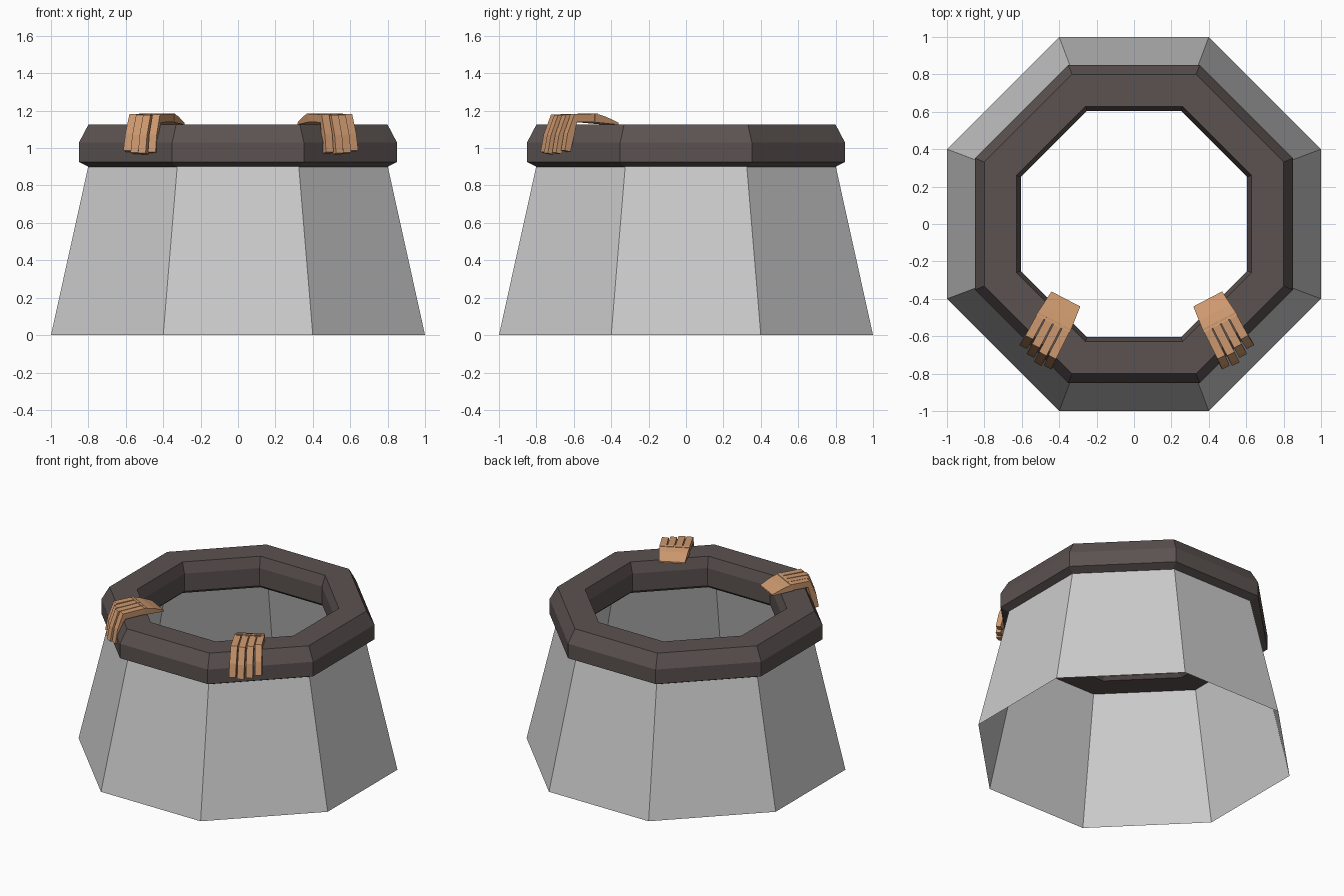
import bpy, bmesh
from mathutils import Vector

if "Cube" in bpy.data.objects:
    bpy.data.objects.remove(bpy.data.objects["Cube"])


def material(name, rgb):
    m = bpy.data.materials.new(name)
    m.diffuse_color = (*rgb, 1)
    m.use_nodes = True
    m.node_tree.nodes["Principled BSDF"].inputs["Base Color"].default_value = m.diffuse_color
    return m


def finish(name, bm, mat=None, closed=True):
    if closed:
        bmesh.ops.recalc_face_normals(bm, faces=bm.faces)
    me = bpy.data.meshes.new(name)
    bm.to_mesh(me)
    bm.free()
    ob = bpy.data.objects.new(name, me)
    bpy.context.collection.objects.link(ob)
    if mat:
        me.materials.append(mat)
    return ob


def octagon(bm, a, z, k):
    """Ring of eight vertices: a = distance to a flat side, k = half side / a."""
    h = a * k
    pts = [(-h, -a), (h, -a), (a, -h), (a, h), (h, a), (-h, a), (-a, h), (-a, -h)]
    return [bm.verts.new((x, y, z)) for x, y in pts]


def bridge(bm, lo, hi):
    n = len(lo)
    for i in range(n):
        j = (i + 1) % n
        bm.faces.new((lo[i], lo[j], hi[j], hi[i]))


def loft(bm, rings):
    """Capped tube through a list of four-point sections."""
    vs = [[bm.verts.new(p) for p in r] for r in rings]
    for a, b in zip(vs, vs[1:]):
        bridge(bm, a, b)
    bm.faces.new(vs[0])
    bm.faces.new(vs[-1][::-1])


stone_dark = material("dark_stone", (0.105, 0.085, 0.082))
skin = material("skin", (0.62, 0.32, 0.16))

# Tapered open wall
bm = bmesh.new()
bridge(bm, octagon(bm, 1.0, 0.0, 0.4), octagon(bm, 0.8, 0.905, 0.406))
finish("well_wall", bm, closed=False)

# Chamfered rim ring
bm = bmesh.new()
profile = [(0.80, 0.90), (0.85, 0.925), (0.85, 1.03), (0.80, 1.125),
           (0.628, 1.125), (0.605, 1.05), (0.605, 0.922), (0.628, 0.90)]
rings = [octagon(bm, a, z, 0.414) for a, z in profile]
for a, b in zip(rings, rings[1:] + rings[:1]):
    bridge(bm, a, b)
finish("well_rim", bm, stone_dark)


# Hands gripping the rim: f runs wrist to fingertips, s across the palm
def hand(name, side, shift):
    bm = bmesh.new()
    fwd, across = Vector((-0.463, -0.886)), Vector((0.886, -0.463))
    wrist = Vector((-0.364, -0.401))

    def at(f, s, z):
        p = wrist + fwd * f + across * s
        return (side * p.x + shift, p.y, z)

    # Palm: (f, half width, underside z, top z)
    palm = [(0.0, 0.087, 1.125, 1.135), (0.08, 0.095, 1.132, 1.168),
            (0.15, 0.102, 1.138, 1.186)]
    loft(bm, [[at(f, -w, lo), at(f, w, lo), at(f, w, hi), at(f, -w, hi)]
              for f, w, lo, hi in palm])

    # Fingers: outer line and inner line of the bent profile
    bend = [((0.13, 1.184), (0.13, 1.14)), ((0.295, 1.178), (0.28, 1.136)),
            ((0.338, 1.07), (0.298, 1.06)), ((0.356, 0.975), (0.322, 0.968))]
    for i, (reach, drop) in enumerate([(-0.022, 0.012), (0.002, 0.0),
                                       (0.022, -0.002), (0.014, 0.004)]):
        sections = []
        for j, (out, inn) in enumerate(bend):
            t = j / 3
            c = (i - 1.5) * (0.051 + 0.005 * t)
            w = 0.0225
            df, dz = reach * min(1, j), drop * t
            (fo, zo), (fi, zi) = out, inn
            sections.append([at(fi + df, c - w, zi + dz), at(fi + df, c + w, zi + dz),
                             at(fo + df, c + w, zo + dz), at(fo + df, c - w, zo + dz)])
        loft(bm, sections)
    finish(name, bm, skin)


hand("left_hand", 1, 0.0)
hand("right_hand", -1, 0.03)
